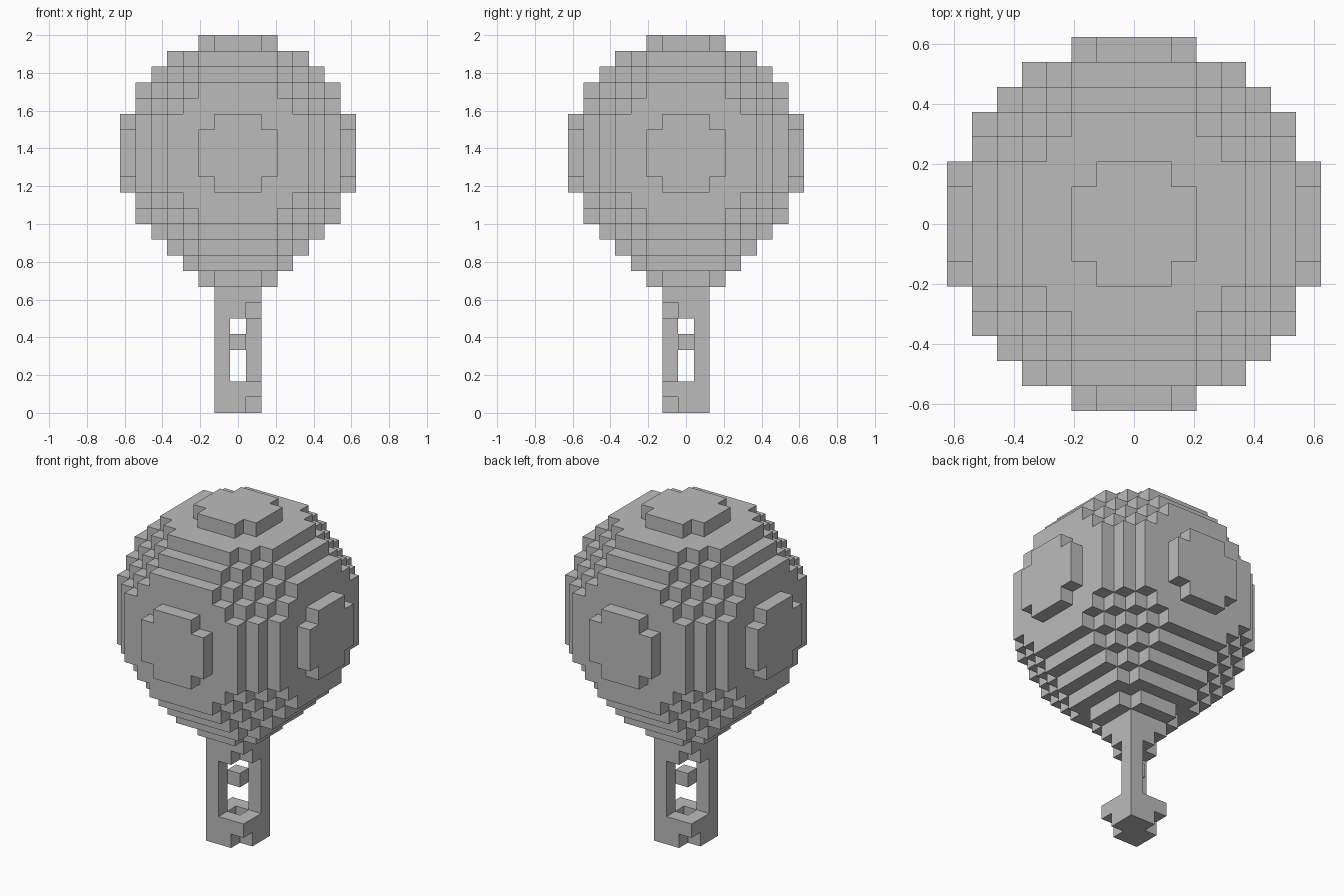
import bpy
import bmesh
from mathutils import Vector

if "Cube" in bpy.data.objects:
    bpy.data.objects.remove(bpy.data.objects["Cube"], do_unlink=True)

UNIT = 1 / 12      # edge of one block
CENTRE = 16        # layer at the middle of the ball

grey = bpy.data.materials.new("plain grey")
grey.use_nodes = True
grey.diffuse_color = (0.5, 0.5, 0.5, 1)
grey.node_tree.nodes["Principled BSDF"].inputs["Base Color"].default_value = (0.5, 0.5, 0.5, 1)


def build_blocks(name, cells):
    """Skin a set of block cells with only its exposed faces."""
    bm = bmesh.new()
    for cell in cells:
        middle = Vector((cell[0], cell[1], cell[2] + 0.5))
        for axis in range(3):
            for sign in (-1, 1):
                beside = list(cell)
                beside[axis] += sign
                if tuple(beside) in cells:
                    continue
                n, u, v = Vector(), Vector(), Vector()
                n[axis] = sign / 2
                u[(axis + 1) % 3] = 0.5
                v[(axis + 2) % 3] = sign / 2
                corners = (-u - v, u - v, u + v, v - u)
                bm.faces.new([bm.verts.new((middle + n + c) * UNIT) for c in corners])
    bmesh.ops.remove_doubles(bm, verts=bm.verts, dist=UNIT / 100)
    # Join neighbouring block sides into broad flat faces
    bmesh.ops.dissolve_limit(bm, angle_limit=0.01, verts=bm.verts, edges=bm.edges)
    mesh = bpy.data.meshes.new(name)
    bm.to_mesh(mesh)
    bm.free()
    mesh.materials.append(grey)
    obj = bpy.data.objects.new(name, mesh)
    bpy.context.collection.objects.link(obj)
    return obj


def plate(half, z, skip=lambda x, y: False):
    """One square layer of blocks, leaving out cells by a rule."""
    span = range(-half, half + 1)
    return {(x, y, z) for x in span for y in span if not skip(x, y)}


def corner_of(half):
    return lambda x, y: abs(x) == half and abs(y) == half


def cross_corner(x, y):
    return x * y == -1


# Stepped ball with a narrowing neck below
balloon = set()
for layer in range(10, 24):
    rise = layer - CENTRE
    balloon |= plate(7, layer, lambda x, y: x * x + y * y + rise * rise > 56)
balloon |= plate(3, 9, corner_of(3)) | plate(2, 8, corner_of(2))
build_blocks("balloon", balloon)

# Collar, two diagonal ropes and the hollow basket
frame = plate(1, 7) | plate(1, 6, cross_corner)
for layer in range(2, 6):
    frame |= {(side, side, layer) for side in (-1, 1)}
frame |= plate(1, 1, lambda x, y: x == 0 and y == 0)
frame |= plate(1, 0, cross_corner)
build_blocks("basket_and_ropes", frame)

# Burner floating between the ropes
build_blocks("burner", {(0, 0, 4)})
